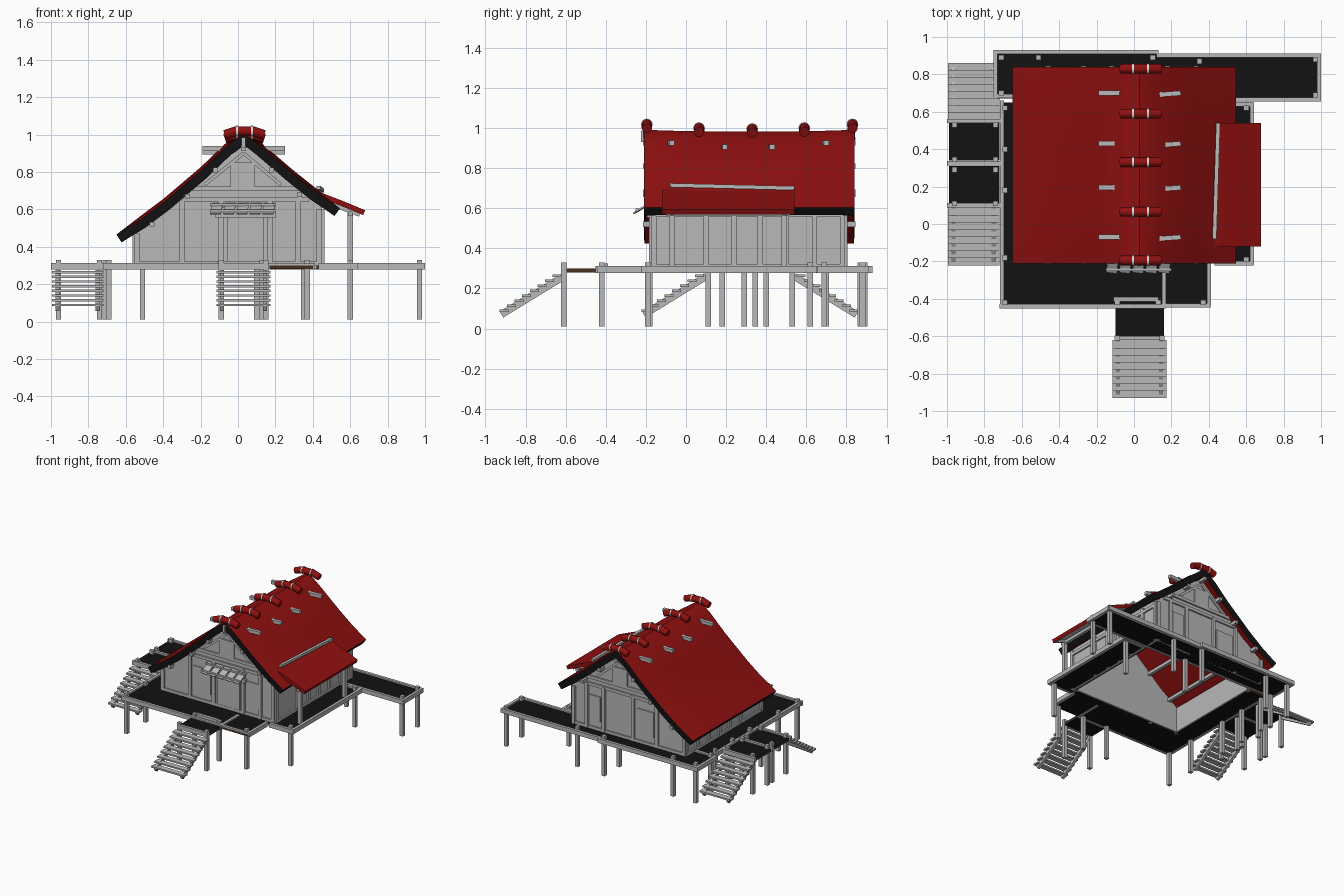
import bpy, bmesh, math
from mathutils import Vector

cube = bpy.data.objects.get("Cube")
if cube:
    bpy.data.objects.remove(cube)


def material(name, r, g, b):
    mat = bpy.data.materials.new(name)
    mat.use_nodes = True
    mat.diffuse_color = (r, g, b, 1)
    mat.node_tree.nodes["Principled BSDF"].inputs["Base Color"].default_value = (r, g, b, 1)
    return mat


GREY = material("weathered wood", 0.48, 0.48, 0.48)
RED = material("red thatch", 0.28, 0.005, 0.005)
BLACK = material("black boards", 0.006, 0.006, 0.006)
BROWN = material("brown board edge", 0.06, 0.03, 0.014)
WHITE = material("pale rope", 0.75, 0.73, 0.7)


def finish(name, bm, *mats):
    mesh = bpy.data.meshes.new(name)
    bm.to_mesh(mesh)
    bm.free()
    for mat in mats:
        mesh.materials.append(mat)
    obj = bpy.data.objects.new(name, mesh)
    bpy.context.collection.objects.link(obj)
    return obj


def beam(name, a, b, w, h, mat=GREY):
    """Square timber from a to b, w wide and h high."""
    a, b = Vector(a), Vector(b)
    bm = bmesh.new()
    bmesh.ops.create_cube(bm, size=1)
    bmesh.ops.scale(bm, vec=(w, h, (b - a).length), verts=bm.verts)
    obj = finish(name, bm, mat)
    obj.location = (a + b) / 2
    d = (b - a).normalized()
    side = d.cross(Vector((0, 0, 1)))
    side = side.normalized() if side.length > 0.01 else Vector((1, 0, 0))
    up = d.cross(side)
    obj.rotation_mode = 'QUATERNION'
    m = obj.matrix_world.to_3x3()
    m.col[0], m.col[1], m.col[2] = side, up, d
    obj.rotation_quaternion = m.to_quaternion()
    return obj


def box(name, x0, x1, y0, y1, z0, z1, *mats):
    bm = bmesh.new()
    bmesh.ops.create_cube(bm, size=1)
    bmesh.ops.scale(bm, vec=(x1 - x0, y1 - y0, z1 - z0), verts=bm.verts)
    bmesh.ops.translate(bm, vec=((x0 + x1) / 2, (y0 + y1) / 2, (z0 + z1) / 2), verts=bm.verts)
    return finish(name, bm, *(mats or (GREY,)))


def deck(name, x0, x1, y0, y1):
    """Black boards with brown edges."""
    obj = box(name, x0, x1, y0, y1, 0.28, 0.3, BLACK, BROWN)
    for p in obj.data.polygons:
        p.material_index = 0 if abs(p.normal.z) > 0.5 else 1


def sheet(name, profile, ys, lift, thickness, mats, rim, inner):
    """Thick roof sheet: a profile in x and z swept along y."""
    bm = bmesh.new()
    rows = [[bm.verts.new((x, y, z + lift(x, k))) for x, z in profile] for k, y in enumerate(ys)]
    for r, s in zip(rows, rows[1:]):
        for i in range(len(profile) - 1):
            bm.faces.new((r[i], r[i + 1], s[i + 1], s[i]))
    obj = finish(name, bm, *mats)
    mod = obj.modifiers.new("thickness", 'SOLIDIFY')
    mod.thickness, mod.offset, mod.use_even_offset = thickness, -1, True
    mod.material_offset_rim, mod.material_offset = rim, inner
    bpy.ops.object.select_all(action='DESELECT')
    bpy.context.view_layer.objects.active = obj
    obj.select_set(True)
    bpy.ops.object.modifier_apply(modifier=mod.name)
    bpy.ops.object.shade_smooth_by_angle(angle=math.radians(30))


# Decks around the house
deck("front_deck", -0.7, 0.4, -0.44, -0.16)
deck("front_landing", -0.1, 0.16, -0.62, -0.44)
deck("left_deck", -0.7, -0.54, -0.16, 0.65)
deck("right_deck", 0.42, 0.62, -0.21, 0.64)
deck("back_deck", -0.73, 0.12, 0.67, 0.91)
deck("back_long_deck", 0.12, 0.985, 0.67, 0.89)
deck("left_front_landing", -0.99, -0.72, 0.1, 0.31)
deck("left_back_landing", -0.99, -0.72, 0.34, 0.55)

# Rails laid along the deck edges
rails = [(-0.72, -0.44, 0.17, -0.44), (-0.705, -0.44, -0.705, 0.66), (0.4, -0.44, 0.4, -0.2),
         (0.63, -0.22, 0.63, 0.65), (0.43, -0.21, 0.64, -0.21), (0.43, 0.64, 0.64, 0.64),
         (-0.75, 0.92, 0.13, 0.92), (0.12, 0.9, 1.0, 0.9), (-0.74, 0.67, -0.74, 0.93),
         (-0.74, 0.685, 0.12, 0.685), (0.12, 0.665, 1.0, 0.665), (0.99, 0.66, 0.99, 0.9),
         (-0.1, -0.61, 0.16, -0.61), (0.16, -0.44, 0.16, -0.22),
         (-1, 0.1, -0.71, 0.1), (-1, 0.325, -0.71, 0.325), (-1, 0.55, -0.71, 0.55)]
for x0, y0, x1, y1 in rails:
    beam("deck_rail", (x0, y0, 0.295), (x1, y1, 0.295), 0.022, 0.034)
beam("front_right_rail", (0.17, -0.435, 0.305), (0.41, -0.435, 0.305), 0.022, 0.012)
box("entrance_step", -0.11, 0.13, -0.415, -0.39, 0.3, 0.325)

# Stilts
stilts = [(-0.69, -0.42), (-0.09, -0.42), (0.13, -0.42), (0.37, -0.42), (-0.09, -0.61), (0.15, -0.61),
          (0.6, -0.19), (0.6, 0.62), (-0.69, -0.18), (-0.69, 0.62), (-0.71, 0.7), (-0.51, 0.89),
          (0.1, 0.89), (0.35, 0.87), (0.97, 0.88), (0.97, 0.69), (0.1, 0.7), (-0.69, 0.18),
          (-0.69, 0.4), (-0.71, 0.89)]
stilts += [(x, y) for x in (-0.96, -0.74) for y in (0.11, 0.29, 0.345, 0.53)]
for x, y in stilts:
    beam("stilt", (x, y, 0.01), (x, y, 0.33), 0.028, 0.028)


# Stairs
def stairs(name, x0, x1, y, way):
    steps = 8
    for i in range(steps):
        z = 0.27 - i * 0.025
        start = y + way * i * 0.038
        y0, y1 = sorted((start, start + way * 0.045))
        box(name + "_tread", x0, x1, y0, y1, z - 0.012, z)
    for x in (x0 + 0.03, x1 - 0.03):
        beam(name + "_stringer", (x, y - way * 0.01, 0.26), (x, y + way * 0.3, 0.07), 0.022, 0.035)


stairs("front_stairs", -0.115, 0.175, -0.62, -1)
stairs("left_front_stairs", -0.995, -0.72, 0.09, -1)
stairs("left_back_stairs", -0.995, -0.72, 0.55, 1)

# Gable walls and side walls
FRONT, BACK, LEFT, RIGHT = -0.17, 0.79, -0.55, 0.45
gable = [(LEFT, 0.28), (RIGHT, 0.28), (RIGHT, 0.61), (0.28, 0.75), (0.03, 0.95),
         (-0.2, 0.75), (-0.38, 0.59), (LEFT, 0.48)]
for name, y in (("front_wall", FRONT), ("back_wall", BACK - 0.02)):
    bm = bmesh.new()
    face = bm.faces.new([bm.verts.new((x, y, z)) for x, z in gable])
    out = bmesh.ops.extrude_face_region(bm, geom=[face])
    bmesh.ops.translate(bm, vec=(0, 0.02, 0), verts=[v for v in out["geom"] if isinstance(v, bmesh.types.BMVert)])
    bmesh.ops.recalc_face_normals(bm, faces=bm.faces)
    finish(name, bm, GREY)
box("left_wall", LEFT, LEFT + 0.02, FRONT, BACK, 0.28, 0.48)
box("right_wall", RIGHT - 0.02, RIGHT, FRONT, BACK, 0.28, 0.62)

# Timber framing on both gables
for y in (FRONT, BACK):
    for x, top in ((-0.54, 0.47), (-0.3, 0.65), (-0.09, 0.66), (0.17, 0.66), (0.32, 0.66), (0.435, 0.6)):
        beam("gable_post", (x, y, 0.28), (x, y, top), 0.028, 0.028)
    for z, x0, x1 in ((0.31, LEFT, RIGHT), (0.655, -0.3, 0.38), (0.71, -0.24, 0.32)):
        beam("gable_beam", (x0, y, z), (x1, y, z), 0.024, 0.024)
    box("attic_shutter", -0.04, 0.09, y - 0.012, y + 0.012, 0.72, 0.85)
    for x0, x1 in ((-0.27, -0.12), (0.2, 0.3)):
        box("gable_panel", x0, x1, y - 0.008, y + 0.008, 0.37, 0.57)
    for end in (-0.18, 0.23):
        beam("gable_strut", (end, y, 0.73), (0.03, y, 0.9), 0.018, 0.018)
box("front_door", -0.06, 0.14, FRONT - 0.01, FRONT, 0.3, 0.56)
beam("door_lintel", (-0.12, FRONT - 0.01, 0.57), (0.2, FRONT - 0.01, 0.57), 0.03, 0.03)

# Timber framing on the side walls
for x, top in ((LEFT, 0.47), (RIGHT, 0.6)):
    for y in (-0.16, 0.1, 0.24, 0.37, 0.5, 0.64, 0.78):
        beam("side_post", (x, y, 0.28), (x, y, top), 0.026, 0.026)
    for z in (0.31, top - 0.03):
        beam("side_beam", (x, FRONT, z), (x, BACK, z), 0.024, 0.024)

# Slatted awning over the door
for i in range(5):
    x = -0.11 + i * 0.07
    beam("awning_slat", (x, -0.17, 0.63), (x - 0.01, -0.26, 0.575), 0.058, 0.008)
for y, z in ((-0.19, 0.625), (-0.245, 0.592)):
    beam("awning_bar", (-0.15, y, z), (0.2, y, z), 0.014, 0.014)

# Main roof, bulging a little between the black gable edges
RIDGE = 0.03
profile = [(-0.65, 0.465), (-0.52, 0.545), (-0.4, 0.635), (-0.2, 0.805), (-0.07, 0.93), (0, 0.985),
           (RIDGE, 0.995), (0.06, 0.985), (0.13, 0.93), (0.3, 0.785), (0.42, 0.69), (0.545, 0.605)]
bulge = [0, 0.012, 0.02, 0.02, 0.02, 0.012, 0]


def roof_lift(x, k):
    if abs(x - RIDGE) < 0.08:
        return -0.6 * bulge[k]
    return bulge[k] if -0.6 < x < 0.5 else 0


sheet("main_roof", profile, [-0.21, -0.13, 0.1, 0.32, 0.54, 0.76, 0.84], roof_lift, 0.05, (RED, BLACK), 1, 0)

# Purlins under the roof
for x, z in ((-0.46, 0.52), (-0.27, 0.67), (-0.12, 0.81), (RIDGE, 0.925), (0.18, 0.81), (0.33, 0.68)):
    beam("purlin", (x, -0.215, z), (x, 0.845, z), 0.026, 0.026)
beam("king_post", (RIDGE, -0.215, 0.93), (RIDGE, -0.215, 0.985), 0.02, 0.02)

# Lean-to roof on the right with its posts
sheet("lean_to_roof", [(0.43, 0.695), (0.56, 0.645), (0.68, 0.595)], [-0.12, 0.1, 0.32, 0.54],
      lambda x, k: 0, 0.028, (RED, GREY), 0, 1)
beam("lean_to_batten", (0.43, -0.08, 0.715), (0.45, 0.54, 0.7), 0.022, 0.02)
for y in (-0.07, 0.49):
    beam("lean_to_post", (0.6, y, 0.29), (0.6, y, 0.6), 0.028, 0.028)
    beam("lean_to_rafter", (0.45, y, 0.645), (0.65, y, 0.57), 0.02, 0.02)
beam("lean_to_beam", (0.6, -0.1, 0.575), (0.6, 0.52, 0.575), 0.024, 0.024)

# Bent thatch rolls over the ridge, each tied with two ropes
for y, z in ((-0.195, 1.018), (0.065, 1.0), (0.33, 0.995), (0.59, 1.0), (0.83, 1.018)):
    curve = bpy.data.curves.new("ridge_roll", 'CURVE')
    curve.dimensions, curve.bevel_depth, curve.bevel_resolution, curve.use_fill_caps = '3D', 0.026, 2, True
    line = curve.splines.new('POLY')
    line.points.add(3)
    for p, (dx, dz) in zip(line.points, ((-0.105, -0.02), (-0.045, 0), (0.045, 0), (0.105, -0.02))):
        p.co = (0.035 + dx, y, z + dz, 1)
    curve.materials.append(RED)
    bpy.context.collection.objects.link(bpy.data.objects.new("ridge_roll", curve))
    for x in (-0.005, 0.075):
        bm = bmesh.new()
        bmesh.ops.create_cone(bm, cap_ends=True, segments=12, radius1=0.029, radius2=0.029, depth=0.009)
        rope = finish("roll_rope", bm, WHITE)
        rope.location, rope.rotation_euler = (x, y, z), (0, math.pi / 2, 0)

# Timber ends poking through the thatch
for y in (-0.07, 0.195, 0.43, 0.7):
    z = 0.905 + (0.02 if y > 0.6 or y < 0 else 0)
    beam("left_roof_peg", (-0.19, y, z), (-0.06, y, z), 0.026, 0.026)
    beam("right_roof_peg", (0.12, y - 0.01, z), (0.25, y, z), 0.026, 0.026)
